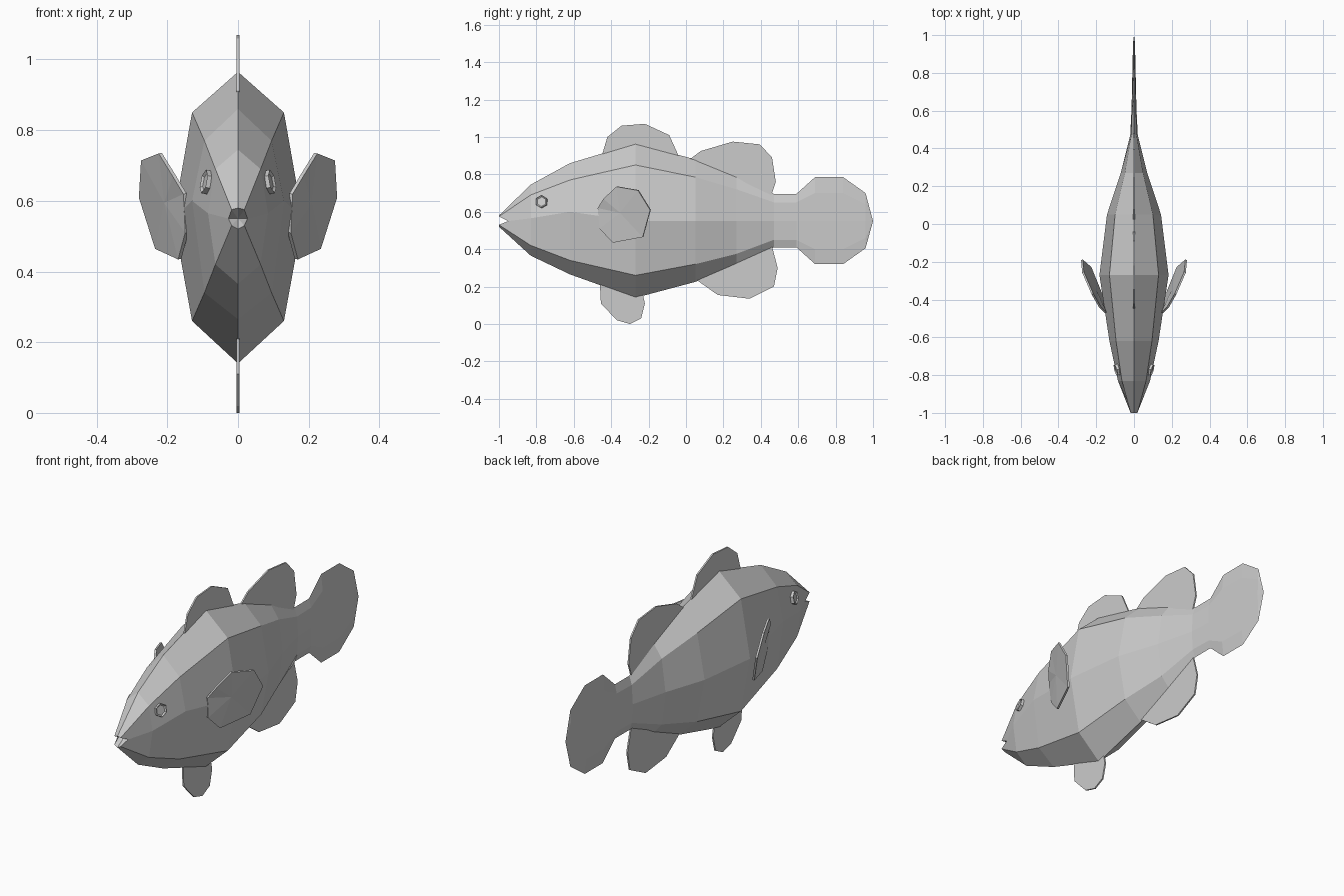
import bpy, bmesh
from mathutils import Vector

if "Cube" in bpy.data.objects:
    bpy.data.objects.remove(bpy.data.objects["Cube"])


def make(name, verts, faces, thickness=0):
    me = bpy.data.meshes.new(name)
    me.from_pydata(verts, [], faces)
    bm = bmesh.new()
    bm.from_mesh(me)
    bmesh.ops.recalc_face_normals(bm, faces=bm.faces)
    bm.to_mesh(me)
    bm.free()
    ob = bpy.data.objects.new(name, me)
    bpy.context.collection.objects.link(ob)
    if thickness:
        mod = ob.modifiers.new("thickness", 'SOLIDIFY')
        mod.thickness = thickness
        mod.offset = 0
    return ob


def mirror_x(ob):
    ob.modifiers.new("mirror", 'MIRROR').use_axis[0] = True


# Body and tail: eight-sided rings lofted along y
# y, top z, shoulder z, middle z, lower z, bottom z, shoulder half width, middle half width
stations = [
    (-1.00, .58, .575, .55, .53, .52, .018, .027),
    (-.83, .745, .69, .565, .42, .365, .064, .085),
    (-.62, .86, .77, .60, .34, .265, .095, .13),
    (-.27, .965, .85, .55, .26, .14, .13, .183),
    (.05, .88, .785, .55, .32, .225, .10, .143),
    (.27, .79, .72, .55, .375, .32, .048, .07),
    (.47, .695, .65, .55, .45, .41, .014, .02),
    (.59, .695, .65, .55, .45, .41, .011, .014),
    (.69, .785, .70, .55, .40, .32, .009, .011),
    (.84, .785, .70, .55, .40, .32, .006, .008),
    (.96, .70, .64, .55, .46, .405, .004, .005),
]
verts, faces = [], []
for i, (y, t, s, m, l, b, ws, wm) in enumerate(stations):
    ym = -.95 if i == 0 else y  # mouth corner is set back
    verts += [(0, y, t), (ws, y, s), (wm, ym, m), (ws, y, l),
              (0, y, b), (-ws, y, l), (-wm, ym, m), (-ws, y, s)]
for i in range(len(stations) - 1):
    for j in range(8):
        k = (j + 1) % 8
        faces.append((8 * i + j, 8 * i + k, 8 * i + 8 + k, 8 * i + 8 + j))
mouth, tip, last = len(verts), len(verts) + 1, 8 * (len(stations) - 1)
verts += [(0, -.95, .55), (0, 1, .55)]
for j in range(8):
    k = (j + 1) % 8
    faces += [(mouth, j, k), (tip, last + k, last + j)]
make("body", verts, faces)

# Upright fins on the centre line
fins = {
    "front_dorsal_fin": [(-.45, .90), (-.42, 1.0), (-.345, 1.06), (-.22, 1.07),
                         (-.09, 1.01), (-.04, .90), (-.04, .85), (-.27, .88)],
    "rear_dorsal_fin": [(.02, .88), (.08, .925), (.25, .975), (.395, .96),
                        (.46, .89), (.48, .76), (.455, .685), (.25, .74)],
    "anal_fin": [(.05, .24), (.17, .155), (.34, .135), (.47, .20),
                 (.49, .30), (.46, .415), (.25, .36)],
    "pelvic_fin": [(-.46, .21), (-.455, .11), (-.37, .02), (-.30, 0),
                   (-.24, .03), (-.22, .11), (-.235, .18), (-.35, .22)],
}
for name, outline in fins.items():
    make(name, [(0, y, z) for y, z in outline], [range(len(outline))], .008)

# Pectoral fins, angled away from the flanks
pts = [(.15, -.47, .62), (.18, -.44, .67), (.22, -.37, .735), (.27, -.255, .715),
       (.276, -.19, .61), (.23, -.23, .465), (.165, -.39, .435), (.145, -.46, .51)]
pts.append(tuple(sum(c) / len(pts) for c in zip(*pts)))
mirror_x(make("pectoral_fins", pts,
              [(8, i, (i + 1) % 8) for i in range(8)], .01))

# Eyes: six-sided discs with a recessed centre
bm = bmesh.new()
bmesh.ops.create_cone(bm, cap_ends=True, segments=6, radius1=.034, radius2=.034, depth=.03)
front = max(bm.faces, key=lambda f: f.calc_center_median().z)
bmesh.ops.inset_individual(bm, faces=[front], thickness=.008)
for v in front.verts:
    v.co.z -= .006
turn = Vector((.95, -.27, .2)).to_track_quat('Z', 'Y')
for v in bm.verts:
    v.co = turn @ v.co + Vector((.083, -.77, .652))
me = bpy.data.meshes.new("eyes")
bm.to_mesh(me)
bm.free()
eyes = bpy.data.objects.new("eyes", me)
bpy.context.collection.objects.link(eyes)
mirror_x(eyes)
